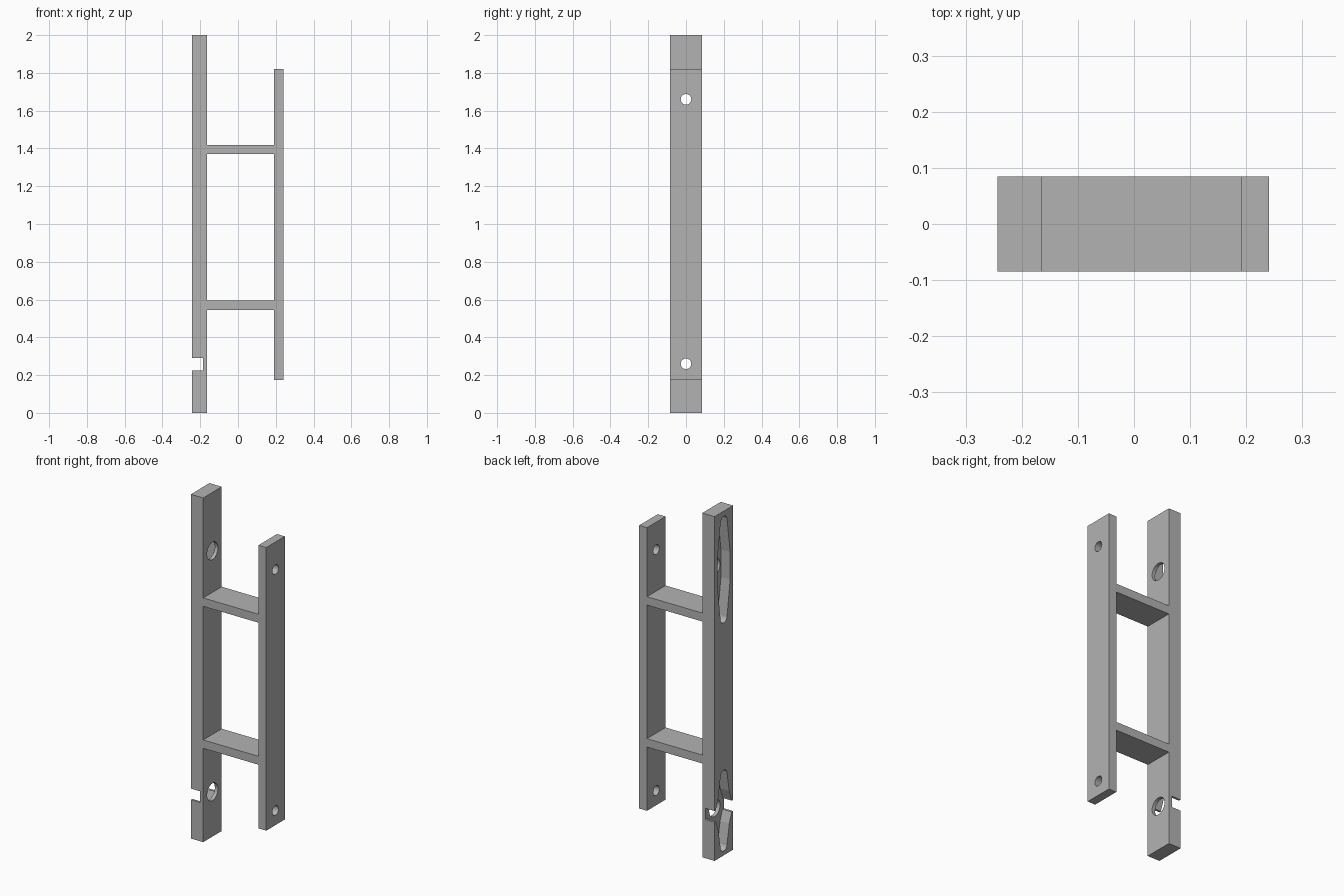
import bpy, bmesh, math

if "Cube" in bpy.data.objects:
    bpy.data.objects.remove(bpy.data.objects["Cube"])

gray = bpy.data.materials.new("plain gray")
gray.diffuse_color = (0.45, 0.45, 0.45, 1)
gray.use_nodes = True
gray.node_tree.nodes["Principled BSDF"].inputs["Base Color"].default_value = gray.diffuse_color


def finish(name, bm, cutter=False):
    bmesh.ops.recalc_face_normals(bm, faces=bm.faces)
    me = bpy.data.meshes.new(name)
    bm.to_mesh(me)
    bm.free()
    ob = bpy.data.objects.new(name, me)
    bpy.context.collection.objects.link(ob)
    if cutter:
        ob.hide_render = True
        ob.hide_viewport = True
        ob.display_type = 'WIRE'
    else:
        me.materials.append(gray)
    return ob


def prism(name, outline, x0, x1, cutter=False):
    """Extrude a (y, z) outline along x."""
    bm = bmesh.new()
    face = bm.faces.new([bm.verts.new((x0, y, z)) for y, z in outline])
    ext = bmesh.ops.extrude_face_region(bm, geom=[face])["geom"]
    verts = [v for v in ext if isinstance(v, bmesh.types.BMVert)]
    bmesh.ops.translate(bm, vec=(x1 - x0, 0, 0), verts=verts)
    return finish(name, bm, cutter)


def box(name, x0, x1, y0, y1, z0, z1, cutter=False):
    return prism(name, [(y0, z0), (y1, z0), (y1, z1), (y0, z1)], x0, x1, cutter)


def hole(name, x0, x1, z, r):
    ring = [(r * math.cos(math.tau * i / 32), z + r * math.sin(math.tau * i / 32))
            for i in range(32)]
    return prism(name, ring, x0, x1, True)


def pocket(name, z, half_len, r, shoulders):
    """Long recess with round ends that widens towards its middle."""
    arc = [(r * math.cos(math.pi * i / 12), half_len - r + r * math.sin(math.pi * i / 12))
           for i in range(13)]
    right = [(w, h) for w, h in shoulders]
    left = [(-w, h) for w, h in reversed(shoulders)]
    top = right + arc + left
    outline = top + [(-y, -h) for y, h in top]
    return prism(name, [(y, z + h) for y, h in outline], -0.30, -0.184, True)


def cut(ob, cutters):
    for c in cutters:
        mod = ob.modifiers.new(c.name, 'BOOLEAN')
        mod.operation = 'DIFFERENCE'
        mod.solver = 'EXACT'
        mod.object = c


D = 0.085            # half depth of every part
HOLES = (0.26, 1.66)  # heights of the screw holes

# Long rail with recesses, wide holes and a cross notch
long_rail = box("long_rail", -0.243, -0.164, -D, D, 0, 2)
cut(long_rail, [
    pocket("upper_recess_cutter", 1.66, 0.31, 0.03, [(0.058, 0.08)]),
    pocket("lower_recess_cutter", 0.26, 0.235, 0.03, [(0.072, 0.035), (0.05, 0.095)]),
    box("notch_cutter", -0.30, -0.184, -0.2, 0.2, 0.225, 0.29, True),
] + [hole("wide_hole_cutter", -0.21, -0.10, z, 0.05) for z in HOLES])

# Short rail with small holes
short_rail = box("short_rail", 0.191, 0.241, -D, D, 0.175, 1.82)
cut(short_rail, [hole("small_hole_cutter", 0.15, 0.30, z, 0.028) for z in HOLES])

# Cross bars
for name, z in (("lower_crossbar", 0.545), ("upper_crossbar", 1.37)):
    box(name, -0.164, 0.191, -D, D, z, z + 0.049)
